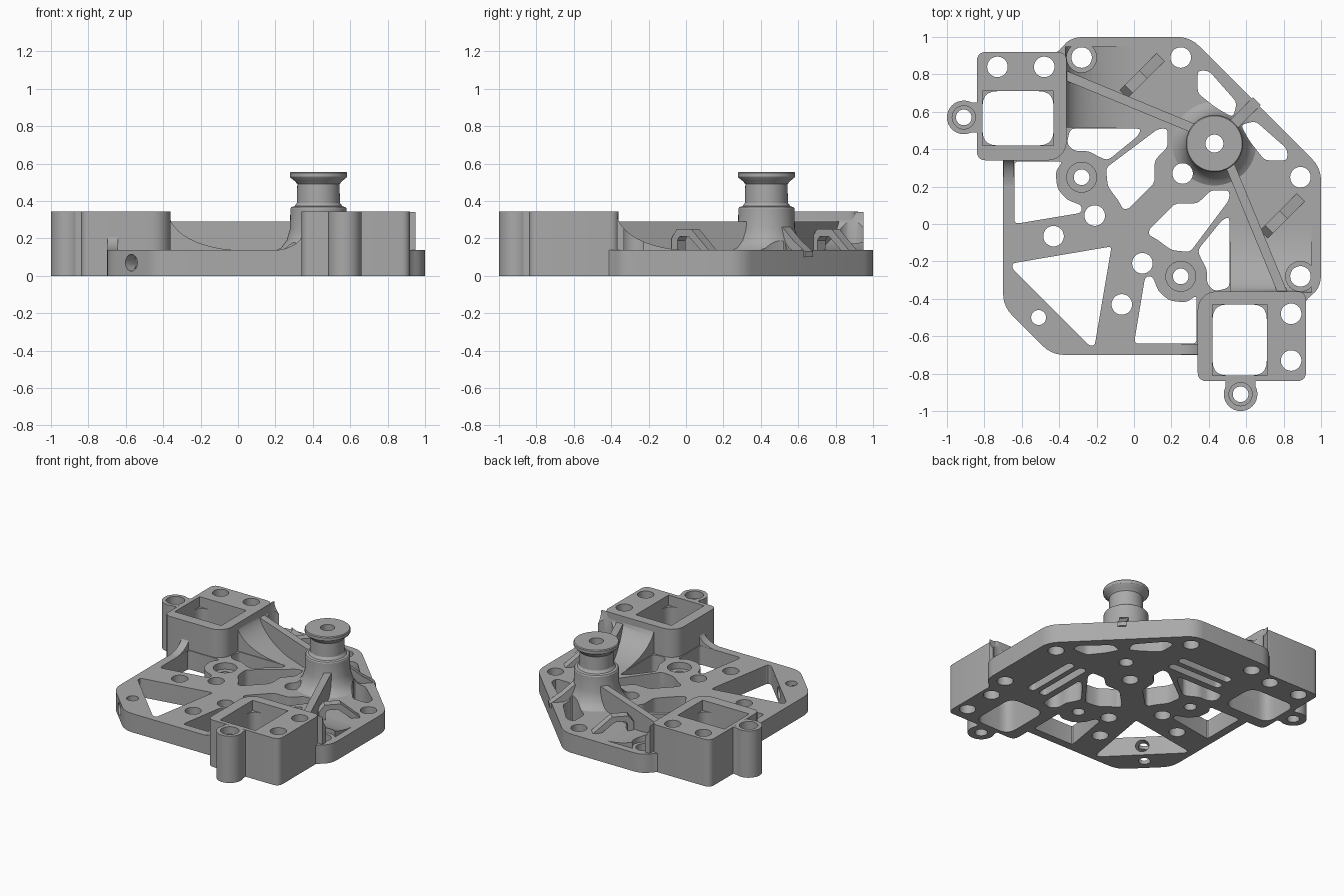
import bpy, bmesh, math
from mathutils import Vector

if "Cube" in bpy.data.objects:
    bpy.data.objects.remove(bpy.data.objects["Cube"], do_unlink=True)

PLATE, TOWER, RIB = 0.138, 0.345, 0.29
grey = bpy.data.materials.new("satin grey")
grey.use_nodes = True
grey.diffuse_color = (0.4, 0.4, 0.4, 1)
grey.node_tree.nodes["Principled BSDF"].inputs["Base Color"].default_value = (0.4, 0.4, 0.4, 1)


# ---- helpers -------------------------------------------------------------
def flip(pts):
    """Mirror across the x = y diagonal."""
    return [(y, x) for x, y in pts]


def both(pts):
    return [pts, flip(pts)]


def rounded(pts, r, n=5):
    out = []
    for i, p in enumerate(pts):
        p, a, b = Vector(p), Vector(pts[i - 1]), Vector(pts[(i + 1) % len(pts)])
        s = p + (a - p).normalized() * min(r, (a - p).length * 0.45)
        e = p + (b - p).normalized() * min(r, (b - p).length * 0.45)
        for k in range(n + 1):
            t = k / n
            out.append(tuple(s * (1 - t) ** 2 + p * 2 * t * (1 - t) + e * t * t))
    return out


def circle(c, r, n=32):
    return [(c[0] + r * math.cos(math.tau * k / n), c[1] + r * math.sin(math.tau * k / n)) for k in range(n)]


def rect(x0, x1, y0, y1):
    return [(x0, y0), (x1, y0), (x1, y1), (x0, y1)]


def upright(u, v, w):
    return (u, v, w)


def diagonal(u, v, w):
    """u along the x = y direction, v up, w across."""
    s = math.sqrt(0.5)
    return ((u - w) * s, (u + w) * s, v)


def prism(bm, pts, lo, hi, place=upright):
    rings = [[bm.verts.new(place(u, v, w)) for u, v in pts] for w in (lo, hi)]
    faces = [bm.faces.new(rings[0]), bm.faces.new(rings[1])]
    for i in range(len(pts)):
        faces.append(bm.faces.new((rings[0][i - 1], rings[0][i], rings[1][i], rings[1][i - 1])))
    bmesh.ops.recalc_face_normals(bm, faces=faces)


def make(name, build):
    bm = bmesh.new()
    build(bm)
    me = bpy.data.meshes.new(name)
    bm.to_mesh(me)
    bm.free()
    ob = bpy.data.objects.new(name, me)
    bpy.context.collection.objects.link(ob)
    return ob


parts = []


def part(name, *prisms):
    def build(bm):
        for p in prisms:
            prism(bm, *p)
    parts.append(make(name, build))


def lathe(name, c, profile, n=48):
    def build(bm):
        rings = [[bm.verts.new((x, y, z)) for x, y in circle(c, r, n)] for r, z in profile]
        bm.faces.new(rings[0])
        bm.faces.new(rings[-1])
        for a, b in zip(rings, rings[1:]):
            for i in range(n):
                bm.faces.new((a[i - 1], a[i], b[i], b[i - 1]))
        bmesh.ops.recalc_face_normals(bm, faces=bm.faces)
    parts.append(make(name, build))


# ---- solid parts ---------------------------------------------------------
outline = [(-0.34, 1), (0.3, 1), (1, 0.3), (1, -0.34), (0.9, -0.42), (0.88, -0.7),
           (-0.44, -0.7), (-0.7, -0.44), (-0.7, 0.88), (-0.42, 0.9)]
part("base_plate", (rounded(outline, 0.07), 0, PLATE))

tower = [(-0.84, 0.92), (-0.36, 0.92), (-0.36, 0.4), (-0.42, 0.34), (-0.84, 0.34)]
arc = [math.pi / 2 * k / 12 for k in range(13)]
sweep = [(0.02 - 0.39 * math.cos(t), TOWER - 0.004 - 0.204 * math.sin(t)) for t in arc]
sweep += [(0.02, 0.1), (-0.37, 0.1)]
gusset = [(0.18 + 0.17 * math.sin(t), 0.24 - 0.104 * math.cos(t)) for t in arc] + [(0.35, 0.1), (0.18, 0.1)]
strap = [(0.45, 0.1), (0.45, 0.2), (0.49, 0.25), (0.6, 0.25), (0.74, 0.13),
         (0.68, 0.13), (0.58, 0.21), (0.51, 0.21), (0.495, 0.19), (0.495, 0.1)]

for side, swap in (("right", False), ("left", True)):
    def sw(pts):
        return flip(pts) if swap else pts

    def along(u, v, w):
        return (w, u, v) if swap else (u, w, v)

    def across(u, v, w):
        return (u, w, v) if swap else (w, u, v)

    part(side + "_tower", (sw(rounded(tower, 0.05)), 0, TOWER))
    part(side + "_screw_lug", (circle(sw([(-0.91, 0.57)])[0], 0.09), 0, TOWER))
    part(side + "_lug_neck", (sw(rect(-0.91, -0.8, 0.49, 0.65)), 0, TOWER - 0.001))
    part(side + "_tower_sweep", (sweep, 0.515, 0.95, along))
    part(side + "_tower_gusset", (gusset, -0.699, -0.641, across))
    # straight web from the tower to the post
    a, b = Vector((-0.38, 0.8)), Vector((0.43, 0.465))
    n = Vector((a.y - b.y, b.x - a.x)).normalized() * 0.025
    part(side + "_web", (sw([tuple(a + n), tuple(b + n), tuple(b - n), tuple(a - n)]), 0.12, RIB))
    # bent strap loop standing on the plate
    shift = -0.53 if swap else 0.53
    part(side + "_strap_loop", (strap, shift - 0.03, shift + 0.03, diagonal))

post = (0.43, 0.43)
lathe("roller_post", post, [(0.1, 0.01), (0.1, 0.1), (0.24, 0.13), (0.2, 0.15), (0.17, 0.19), (0.152, 0.25),
                            (0.15, 0.36), (0.145, 0.367), (0.128, 0.372), (0.115, 0.39), (0.113, 0.49),
                            (0.125, 0.505), (0.15, 0.525), (0.153, 0.53), (0.153, 0.55), (0.148, 0.556)])
strut = [(0.6, 0.1), (0.6, 0.3), (0.76, 0.26), (0.84, 0.19), (0.93, 0.13), (0.93, 0.1)]
part("post_strut", (strut, -0.03, 0.03, diagonal))

# ---- cutters -------------------------------------------------------------
windows = [
    [(-0.34, 0.51), (0.04, 0.51), (0.02, 0.47), (-0.14, 0.34), (-0.19, 0.36), (-0.24, 0.39), (-0.32, 0.39), (-0.36, 0.43)],
    [(-0.64, 0.335), (-0.38, 0.335), (-0.42, 0.28), (-0.41, 0.19), (-0.36, 0.13), (-0.28, 0.1), (-0.28, 0.06), (-0.64, 0)],
    [(-0.15, 0.3), (0.13, 0.51), (0.18, 0.51), (0.18, 0.41), (0.11, 0.34), (0.11, 0.22), (-0.03, 0.08), (-0.06, 0.08), (-0.08, 0.12), (-0.14, 0.2)],
    [(0.34, 0.82), (0.4, 0.82), (0.55, 0.65), (0.53, 0.57), (0.44, 0.62), (0.34, 0.7)],
]
corner_window = [(-0.12, -0.12), (-0.65, -0.21), (-0.65, -0.24), (-0.24, -0.65), (-0.21, -0.65)]
pocket = rect(-0.81, -0.43, 0.42, 0.71)
holes = [(-0.73, 0.84), (-0.48, 0.84), (-0.28, 0.89), (0.25, 0.89), (-0.21, 0.045), (-0.43, -0.065)]
bores = [(-0.91, 0.57), (-0.28, 0.25)]


def cut_through(bm):
    def through(pts):
        prism(bm, pts, -0.2, 0.8)
    for w in windows:
        for pts in both(rounded(w, 0.025, 3)):
            through(pts)
    through(rounded(corner_window, 0.02, 3))
    for pts in both(rounded(pocket, 0.08)):
        through(pts)
    for h in holes:
        for pts in both(circle(h, 0.055)):
            through(pts)
    for h in bores:
        for pts in both(circle(h, 0.042)):
            through(pts)
    through(circle((0.26, 0.27), 0.055))
    through(circle((-0.51, -0.5), 0.04))
    through(circle(post, 0.048))


def cut_partial(bm):
    # square pocket mouths, counterbores, screw seats and underside slots
    for pts in both(pocket):
        prism(bm, pts, 0.27, 0.8)
    for pts in both(circle((-0.91, 0.57), 0.062)):
        prism(bm, pts, 0.29, 0.8)
    for pts in both(circle((-0.28, 0.25), 0.08)):
        prism(bm, pts, 0.09, 0.8)
    for pts in both(circle((-0.28, 0.89), 0.08)):
        prism(bm, pts, PLATE, 0.8)
    for y in (0.59, 0.69):
        for pts in both(rounded(rect(-0.26, 0.18, y - 0.03, y + 0.03), 0.03)):
            prism(bm, pts, -0.2, 0.09)
    # cross hole through the chamfered corner
    prism(bm, [(p, q) for p, q in circle((0, 0.07), 0.045)], -1.2, -0.6,
          lambda u, v, w: diagonal(w, v, u))


cutters = [make("through_cutter", cut_through), make("partial_cutter", cut_partial)]

# ---- cut, shade and colour ------------------------------------------------
for ob in parts:
    for c in cutters:
        mod = ob.modifiers.new(c.name, "BOOLEAN")
        mod.operation, mod.solver, mod.object = "DIFFERENCE", "EXACT", c
        mod.use_self = True
bpy.context.view_layer.update()
dg = bpy.context.evaluated_depsgraph_get()
cut = [bpy.data.meshes.new_from_object(ob.evaluated_get(dg)) for ob in parts]
for ob, me in zip(parts, cut):
    ob.modifiers.clear()
    ob.data = me
    me.name = ob.name
    me.materials.clear()
    me.materials.append(grey)
for c in cutters:
    bpy.data.objects.remove(c, do_unlink=True)
bpy.ops.object.select_all(action="DESELECT")
for ob in parts:
    ob.select_set(True)
bpy.context.view_layer.objects.active = parts[0]
bpy.ops.object.shade_smooth_by_angle(angle=math.radians(30))
